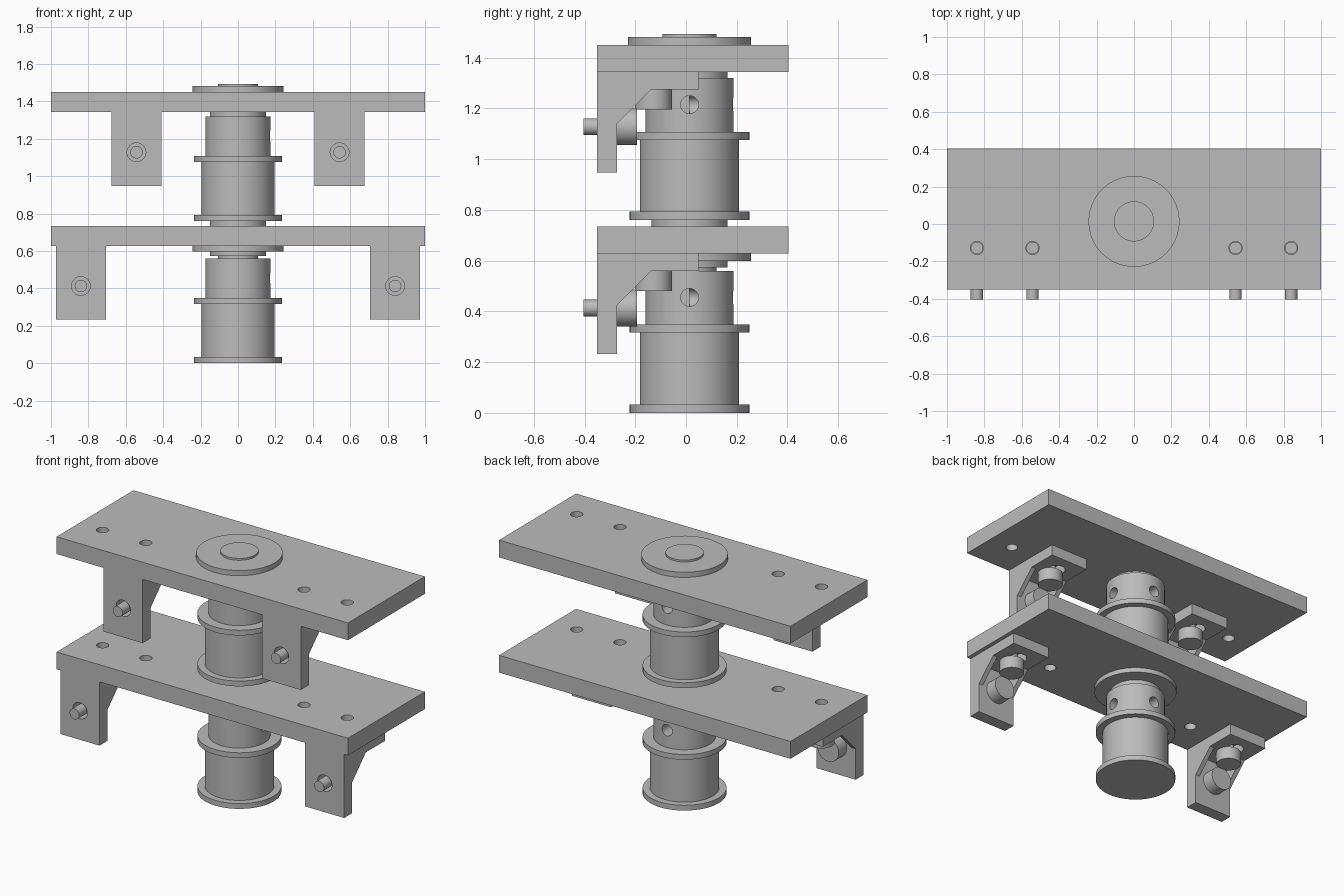
import bpy, bmesh, math
from mathutils import Matrix, Vector

if "Cube" in bpy.data.objects:
    bpy.data.objects.remove(bpy.data.objects["Cube"], do_unlink=True)

grey = bpy.data.materials.new("plain_grey")
grey.use_nodes = True
grey.diffuse_color = (0.5, 0.5, 0.5, 1)
grey.node_tree.nodes["Principled BSDF"].inputs["Base Color"].default_value = (0.5, 0.5, 0.5, 1)

AXIS_Y = 0.014                      # spool axis
BACK, FRONT = 0.404, -0.35          # shelf edges
HOLE_Y = -0.128                     # row of shelf holes
OUTER, INNER = 0.84, 0.543          # hole and bracket positions
SHELF = 0.107                       # shelf thickness


def finish(name, bm, smooth=True):
    bmesh.ops.recalc_face_normals(bm, faces=bm.faces)
    mesh = bpy.data.meshes.new(name)
    bm.to_mesh(mesh)
    bm.free()
    ob = bpy.data.objects.new(name, mesh)
    bpy.context.collection.objects.link(ob)
    mesh.materials.append(grey)
    bpy.ops.object.select_all(action='DESELECT')
    bpy.context.view_layer.objects.active = ob
    ob.select_set(True)
    if smooth:
        bpy.ops.object.shade_smooth_by_angle(angle=math.radians(30))
    return ob


def box(name, lo, hi):
    lo, hi = Vector(lo), Vector(hi)
    bm = bmesh.new()
    bmesh.ops.create_cube(bm, size=1)
    bmesh.ops.scale(bm, vec=hi - lo, verts=bm.verts)
    bmesh.ops.translate(bm, vec=(lo + hi) / 2, verts=bm.verts)
    return finish(name, bm, False)


def lathe(name, profile, origin, direction=(0, 0, 1)):
    """Revolve (radius, height) points about an axis."""
    bm = bmesh.new()
    pts = [(0, profile[0][1])] + profile + [(0, profile[-1][1])]
    verts = [bm.verts.new((r, 0, h)) for r, h in pts]
    edges = [bm.edges.new(pair) for pair in zip(verts, verts[1:])]
    bmesh.ops.spin(bm, geom=verts + edges, cent=(0, 0, 0), axis=(0, 0, 1),
                   angle=math.tau, steps=64, use_duplicate=False)
    bmesh.ops.remove_doubles(bm, verts=bm.verts, dist=1e-5)
    turn = Vector((0, 0, 1)).rotation_difference(Vector(direction)).to_matrix().to_4x4()
    bmesh.ops.transform(bm, matrix=Matrix.Translation(origin) @ turn, verts=bm.verts)
    return finish(name, bm)


def rod(name, r, length, origin, direction=(0, 0, 1)):
    return lathe(name, [(r, 0), (r, length)], origin, direction)


def prism(name, outline, x0, x1):
    """Extrude a (y, z) outline along x."""
    bm = bmesh.new()
    face = bm.faces.new([bm.verts.new((x0, y, z)) for y, z in outline])
    ext = bmesh.ops.extrude_face_region(bm, geom=[face])["geom"]
    moved = [v for v in ext if isinstance(v, bmesh.types.BMVert)]
    bmesh.ops.translate(bm, vec=(x1 - x0, 0, 0), verts=moved)
    return finish(name, bm, False)


def boolean(target, others, operation='DIFFERENCE'):
    bpy.context.view_layer.objects.active = target
    for other in others:
        mod = target.modifiers.new("cut", 'BOOLEAN')
        mod.operation, mod.solver, mod.object = operation, 'EXACT', other
        bpy.ops.object.modifier_apply(modifier=mod.name)
        bpy.data.objects.remove(other, do_unlink=True)


def smooth_edges(ob):
    bpy.ops.object.select_all(action='DESELECT')
    bpy.context.view_layer.objects.active = ob
    ob.select_set(True)
    bpy.ops.object.shade_smooth_by_angle(angle=math.radians(30))


def spool(name, z):
    """Flanged drum with a hub above it and two blind cross holes."""
    flange, drum, hub = 0.236, 0.195, 0.174
    ob = lathe(name, [(flange, 0), (flange, 0.033), (drum, 0.033), (drum, 0.316),
                      (flange, 0.316), (flange, 0.348), (hub, 0.348), (hub, 0.56)],
               (0, AXIS_Y, z))
    boolean(ob, [rod("cutter", 0.035, 0.3, (0, AXIS_Y, z + 0.455), d)
                 for d in ((1, 0, 0), (0, 1, 0))])
    smooth_edges(ob)


def shelf(name, z):
    ob = box(name, (-1, FRONT, z), (1, BACK, z + SHELF))
    boolean(ob, [rod("cutter", 0.035, 0.3, (x, HOLE_Y, z - 0.1))
                 for x in (-OUTER, -INNER, INNER, OUTER)])
    smooth_edges(ob)


def bolt(name, origin, direction):
    lathe(name, [(0.073, -0.079), (0.073, 0), (0.033, 0), (0.033, 0.132)], origin, direction)


def bracket(name, x, top):
    """Angle bracket with side gussets, a slot on top and a hole in front."""
    half, wall, rib = 0.134, 0.078, 0.03
    under, inside = top - 0.069, FRONT + wall
    ob = prism(name, [(FRONT, top), (0.05, top), (0.05, under), (inside, under),
                      (inside, top - 0.395), (FRONT, top - 0.395)], x - half, x + half)
    ribs = [prism("gusset", [(inside - 0.02, top - 0.03), (-0.138, top - 0.03), (-0.138, under),
                             (inside, under - 0.135), (inside - 0.02, under - 0.135)], a, a + rib)
            for a in (x - half, x + half - rib)]
    boolean(ob, ribs, 'UNION')
    pin_z = top - 0.215
    slot = box("cutter", (x - 0.05, HOLE_Y, under - 0.02), (x + 0.05, HOLE_Y + 0.06, top + 0.02))
    boolean(ob, [slot, rod("cutter", 0.05, 0.11, (x, HOLE_Y, under - 0.02)),
                 rod("cutter", 0.05, 0.11, (x, HOLE_Y + 0.06, under - 0.02)),
                 rod("cutter", 0.05, 0.12, (x, FRONT - 0.02, pin_z), (0, 1, 0))])
    smooth_edges(ob)
    bolt(name + "_top_bolt", (x, HOLE_Y, under), (0, 0, 1))
    bolt(name + "_front_bolt", (x, inside, pin_z), (0, -1, 0))


# Central column
LOW, HIGH = 0.628, 1.343
spool("lower_spool", 0)
spool("upper_spool", 0.76)
lathe("lower_bearing", [(0.107, 0.55), (0.107, 0.573), (0.15, 0.573), (0.15, 0.598),
                        (0.243, 0.598), (0.243, LOW)], (0, AXIS_Y, 0))
rod("middle_collar", 0.15, 0.03, (0, AXIS_Y, LOW + SHELF - 0.003))
rod("top_collar", 0.15, 0.028, (0, AXIS_Y, 1.317))
lathe("top_cap", [(0.243, 0), (0.243, 0.032), (0.107, 0.032), (0.107, 0.044)],
      (0, AXIS_Y, HIGH + SHELF))

# Shelves and their brackets
shelf("lower_shelf", LOW)
shelf("upper_shelf", HIGH)
for side, sign in (("left", 1), ("right", -1)):
    bracket(side + "_lower_bracket", sign * OUTER, LOW)
    bracket(side + "_upper_bracket", sign * INNER, HIGH)
